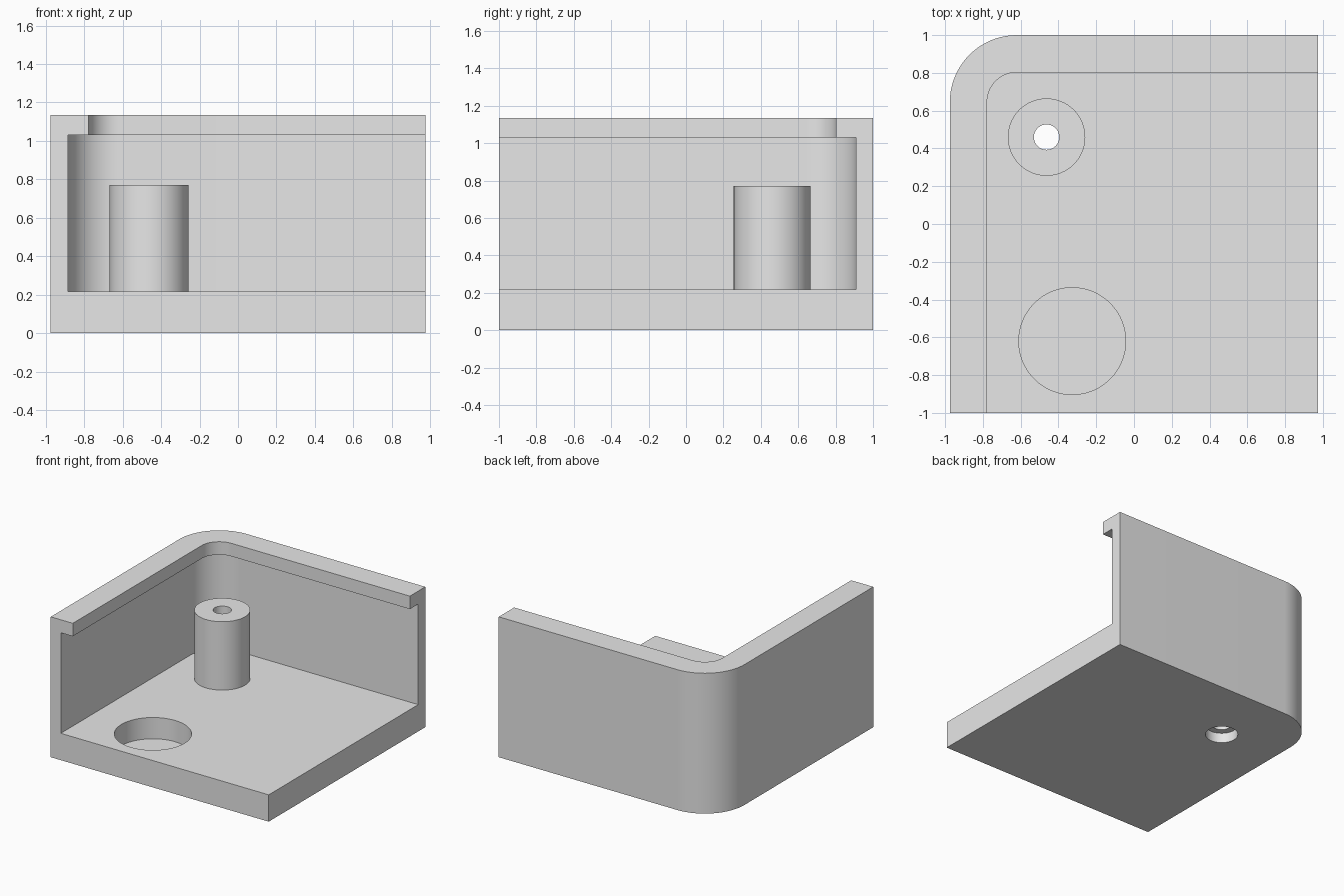
import bpy
import bmesh
from math import cos, sin, pi, radians
from mathutils import Vector

cube = bpy.data.objects.get("Cube")
if cube:
    bpy.data.objects.remove(cube, do_unlink=True)

grey = bpy.data.materials.new("light grey plastic")
grey.use_nodes = True
grey.diffuse_color = (0.8, 0.8, 0.8, 1)
grey.node_tree.nodes["Principled BSDF"].inputs["Base Color"].default_value = (0.8, 0.8, 0.8, 1)

HALF_X, HALF_Y, HEIGHT = 0.975, 1.0, 1.135
FLOOR, LIP_BOTTOM = 0.217, 1.03
WALL, LIP = 0.09, 0.197          # thickness of the wall and of the top lip
CORNER = 0.355                   # outer corner radius
BOSS = (-0.463, 0.46)
POCKET = (-0.327, -0.62)


def prism(name, outline, z0, z1):
    """Extrude a flat outline between two heights."""
    bm = bmesh.new()
    face = bm.faces.new([bm.verts.new((x, y, z0)) for x, y in outline])
    top = bmesh.ops.extrude_face_region(bm, geom=[face])["geom"]
    verts = [g for g in top if isinstance(g, bmesh.types.BMVert)]
    bmesh.ops.translate(bm, verts=verts, vec=Vector((0, 0, z1 - z0)))
    bmesh.ops.recalc_face_normals(bm, faces=bm.faces)
    mesh = bpy.data.meshes.new(name)
    bm.to_mesh(mesh)
    bm.free()
    mesh.materials.append(grey)
    obj = bpy.data.objects.new(name, mesh)
    bpy.context.collection.objects.link(obj)
    return obj


def arc(centre, r, start, sweep, steps):
    return [(centre[0] + r * cos(start + sweep * i / steps),
             centre[1] + r * sin(start + sweep * i / steps)) for i in range(steps + 1)]


def tray_outline(inset, overrun=0.0):
    """Rectangle with the back right corner rounded, open sides overrun."""
    right, front = HALF_X + overrun, -HALF_Y - overrun
    centre = (-HALF_X + CORNER, HALF_Y - CORNER)
    return [(-HALF_X + inset, front), (right, front), (right, HALF_Y - inset)] + \
        arc(centre, CORNER - inset, pi / 2, pi / 2, 20)


def cylinder(name, centre, r, z0, z1):
    return prism(name, arc(centre, r, 0, 2 * pi, 64)[:-1], z0, z1)


def combine(target, tool, operation):
    mod = target.modifiers.new(tool.name, "BOOLEAN")
    mod.object, mod.operation, mod.solver = tool, operation, "EXACT"
    bpy.context.view_layer.objects.active = target
    bpy.ops.object.modifier_apply(modifier=mod.name)
    bpy.data.objects.remove(tool, do_unlink=True)


# Shell: floor, two walls and the inward lip
shell = prism("enclosure_shell", tray_outline(0), 0, HEIGHT)
combine(shell, prism("cavity", tray_outline(WALL, 0.2), FLOOR, LIP_BOTTOM), "DIFFERENCE")
combine(shell, prism("lip_opening", tray_outline(LIP, 0.3), 0.8, 1.4), "DIFFERENCE")

# Round blind pocket in the floor
combine(shell, cylinder("pocket", POCKET, 0.283, 0.045, 0.5), "DIFFERENCE")

# Screw boss with through hole and counterbore
combine(shell, cylinder("boss", BOSS, 0.205, 0.12, 0.77), "UNION")
combine(shell, cylinder("screw_hole", BOSS, 0.067, -0.2, 1.0), "DIFFERENCE")
combine(shell, cylinder("counterbore", BOSS, 0.12, -0.1, 0.08), "DIFFERENCE")

# Smooth round surfaces, sharp edges kept
bpy.ops.object.select_all(action="DESELECT")
shell.select_set(True)
bpy.context.view_layer.objects.active = shell
bpy.ops.object.shade_smooth_by_angle(angle=radians(30))
